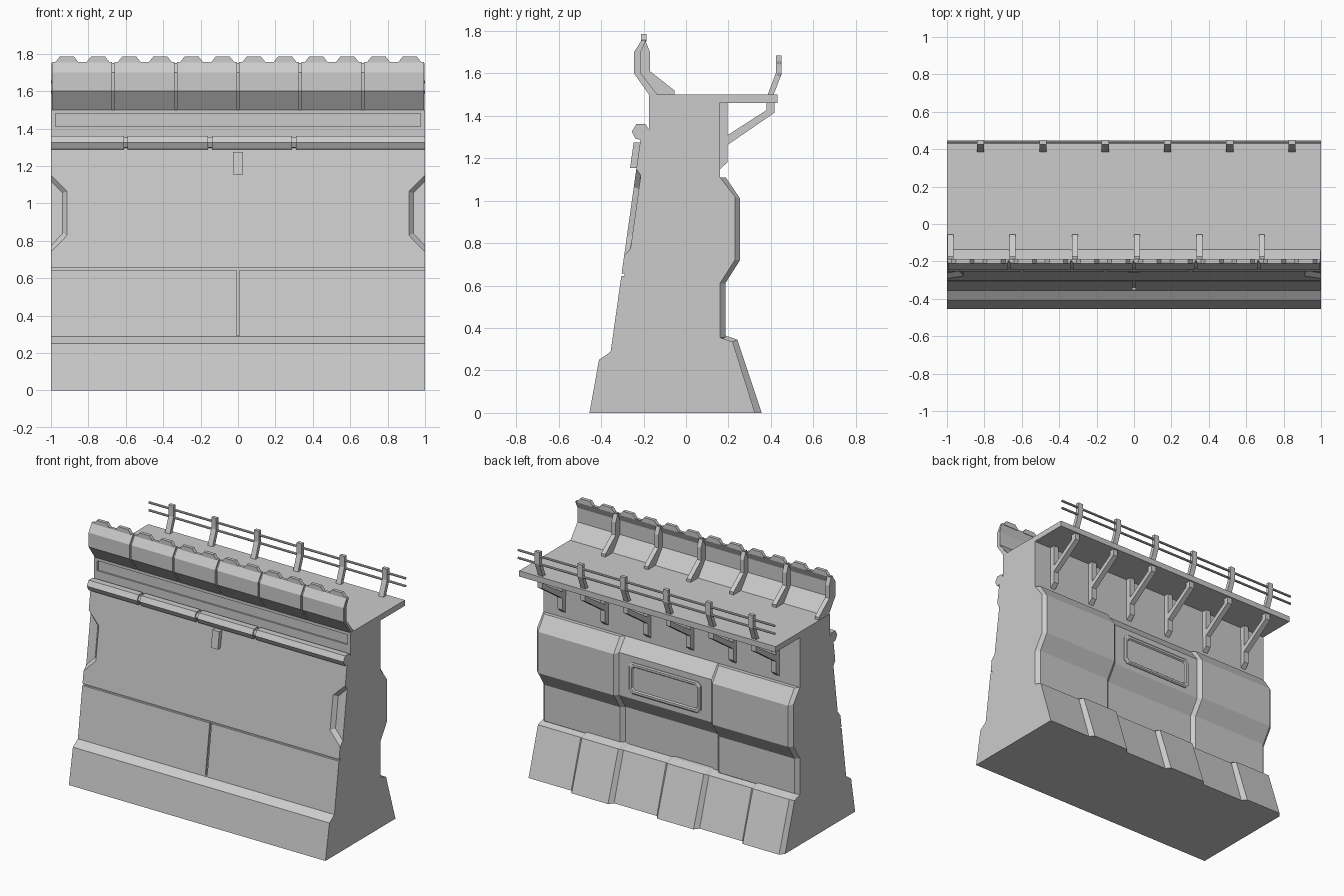
import bpy, bmesh

cube = bpy.data.objects.get("Cube")
if cube:
    bpy.data.objects.remove(cube, do_unlink=True)

GREY = (0.6, 0.6, 0.6, 1)
mat = bpy.data.materials.new("concrete_grey")
mat.use_nodes = True
mat.diffuse_color = GREY
bsdf = mat.node_tree.nodes["Principled BSDF"]
bsdf.inputs["Base Color"].default_value = GREY
bsdf.inputs["Roughness"].default_value = 0.8


def loft(name, rings):
    """Skin matching rings of 3D points and cap both ends."""
    bm = bmesh.new()
    loops = [[bm.verts.new(p) for p in ring] for ring in rings]
    n = len(loops[0])
    for a, b in zip(loops, loops[1:]):
        for i in range(n):
            j = (i + 1) % n
            bm.faces.new((a[i], a[j], b[j], b[i]))
    bm.faces.new(loops[0])
    bm.faces.new(loops[-1])
    bmesh.ops.recalc_face_normals(bm, faces=bm.faces)
    mesh = bpy.data.meshes.new(name)
    bm.to_mesh(mesh)
    bm.free()
    mesh.materials.append(mat)
    obj = bpy.data.objects.new(name, mesh)
    bpy.context.collection.objects.link(obj)
    return obj


def extrude(name, profile, x0, x1):
    """Extrude a (y, z) profile along x."""
    return loft(name, [[(x, y, z) for y, z in profile] for x in (x0, x1)])


def panel(name, low, high, x0, x1, bevel=0.025):
    """Raised panel with bevelled ends, from a low to a high profile."""
    steps = ((x0, low), (x0 + bevel, high), (x1 - bevel, high), (x1, low))
    return loft(name, [[(x, y, z) for y, z in prof] for x, prof in steps])


# Main wall body with the rear walkway deck
BULGE_LOW = [(0.16, 0.355), (0.16, 0.61), (0.23, 0.72), (0.23, 1.02), (0.16, 1.11)]
body = extrude("wall_body", [
    (-0.455, 0), (-0.41, 0.25), (-0.355, 0.288), (-0.215, 1.285), (-0.175, 1.33),
    (-0.175, 1.5), (0.43, 1.5), (0.43, 1.46), (0.158, 1.46)]
    + BULGE_LOW[::-1] + [(0.22, 0.335), (0.325, 0)], -1, 1)


# Recesses cut into the sloping front
def slope_y(z):
    return -0.355 + (z - 0.288) * 0.1404


def front_cut(outer, inner, depth, front=slope_y):
    rings = [[(x, front(z) - 0.03, z) for x, z in outer],
             [(x, front(z), z) for x, z in outer],
             [(x, front(z) + depth, z) for x, z in inner]]
    return loft("recess_cutter", rings)


def rect(x0, x1, z0, z1):
    return [(x0, z0), (x1, z0), (x1, z1), (x0, z1)]


cutters = []
for box in (rect(-1.1, 1.1, 0.645, 0.657), rect(-0.007, 0.007, 0.295, 0.65)):
    cutters.append(front_cut(box, box, 0.014))
cutters.append(front_cut(rect(-0.027, 0.027, 1.155, 1.275),
                         rect(-0.015, 0.015, 1.17, 1.275), 0.02))
long_panel = rect(-0.975, 0.975, 1.41, 1.48)
cutters.append(front_cut(long_panel, long_panel, 0.012, lambda z: -0.175))
for s in (-1, 1):
    outer = [(1.05, 1.2), (0.913, 1.065), (0.913, 0.83), (1.05, 0.69)]
    inner = [(1.05, 1.17), (0.937, 1.055), (0.937, 0.84), (1.05, 0.72)]
    cutters.append(front_cut([(s * x, z) for x, z in outer],
                             [(s * x, z) for x, z in inner], 0.025))
for c in cutters:
    mod = body.modifiers.new("recess", "BOOLEAN")
    mod.operation, mod.solver, mod.object = "DIFFERENCE", "EXACT", c
bpy.context.view_layer.update()
cut_mesh = bpy.data.meshes.new_from_object(
    body.evaluated_get(bpy.context.evaluated_depsgraph_get()))
body.modifiers.clear()
body.data = cut_mesh
for c in cutters:
    bpy.data.objects.remove(c, do_unlink=True)

# Raised rear panels either side of the recessed middle bay
low = [(0.1, 0.3)] + BULGE_LOW + [(0.1, 1.11)]
high = [(0.1, 0.3), (0.185, 0.355), (0.185, 0.61), (0.255, 0.72),
        (0.255, 1.01), (0.187, 1.11), (0.1, 1.11)]
for side, x0, x1 in (("right", -1, -0.36), ("left", 0.36, 1)):
    panel("rear_panel_" + side, low, high, x0, x1)

# Alternating skirt slabs at the foot of the rear
skirt_low = [(0.1, 0), (0.325, 0), (0.22, 0.335), (0.16, 0.355), (0.1, 0.355)]
skirt_high = [(0.1, 0), (0.357, 0), (0.242, 0.345), (0.185, 0.365), (0.1, 0.365)]
for k in range(3):
    x0 = -1 + k * 2 / 3
    panel("skirt_slab", skirt_low, skirt_high, x0, x0 + 1 / 3)


# Framed hatch on the middle bay
def octagon(w, h, c, y):
    pts = [(w, h - c), (w - c, h), (c - w, h), (-w, h - c),
           (-w, c - h), (c - w, -h), (w - c, -h), (w, c - h)]
    return [(x, y, 0.868 + z) for x, z in pts]


loft("rear_hatch", [octagon(0.28, 0.11, 0.025, 0.22), octagon(0.28, 0.11, 0.025, 0.236),
                    octagon(0.272, 0.102, 0.022, 0.242), octagon(0.257, 0.087, 0.018, 0.242),
                    octagon(0.25, 0.08, 0.015, 0.233)])

# Ribbed moulding along the front
hexagon = [(-0.255, 1.325), (-0.235, 1.36), (-0.19, 1.36),
           (-0.172, 1.33), (-0.205, 1.288), (-0.237, 1.29)]
core = [(-0.213 + (y + 0.213) * 0.75, 1.325 + (z - 1.325) * 0.75) for y, z in hexagon]
extrude("moulding_core", core, -0.995, 0.995)
joints = [-1.01, -0.6, -0.15, 0.3, 1.01]
for a, b in zip(joints, joints[1:]):
    extrude("front_moulding", hexagon, a + 0.01, b - 0.01)

# Parapet shell in six segments over a continuous liner
shell = [(-0.175, 1.5), (-0.245, 1.6), (-0.245, 1.7), (-0.208, 1.757),
         (-0.188, 1.757), (-0.213, 1.7), (-0.213, 1.6), (-0.135, 1.5)]
liner = [(y + (0.012 if i < 4 else -0.003), min(z, 1.75)) for i, (y, z) in enumerate(shell)]
extrude("parapet_liner", liner, -0.997, 0.997)
for k in range(6):
    x0 = -1 + k / 3
    extrude("parapet_segment", shell, x0 + 0.006, x0 + 1 / 3 - 0.006)

# Low crenellations on the parapet
for k in range(12):
    cx = -0.915 + k / 6
    tooth = [(-0.06, 1.75), (-0.06, 1.757), (-0.038, 1.785),
             (0.038, 1.785), (0.06, 1.757), (0.06, 1.75)]
    loft("crenellation", [[(cx + x, y, z) for x, z in tooth] for y in (-0.211, -0.187)])

# Ribs bracing the parapet from the deck
rib = [(-0.15, 1.5), (-0.23, 1.6), (-0.23, 1.7), (-0.205, 1.75), (-0.19, 1.75),
       (-0.17, 1.7), (-0.17, 1.61), (-0.055, 1.52), (-0.055, 1.5)]
for k in range(6):
    x = -0.982 + k * 0.333
    extrude("parapet_rib", rib, x - 0.016, x + 0.016)

# Rear railing posts and the brackets below them
post = [(0.385, 1.5), (0.425, 1.605), (0.425, 1.683), (0.45, 1.683), (0.45, 1.595), (0.413, 1.5)]
bracket = [(0.15, 1.46), (0.15, 1.14), (0.195, 1.18), (0.195, 1.262), (0.418, 1.415),
           (0.418, 1.46), (0.38, 1.46), (0.38, 1.427), (0.195, 1.308), (0.195, 1.46)]
for k in range(6):
    x = -0.82 + k * 0.333
    extrude("railing_post", post, x - 0.019, x + 0.019)
    extrude("deck_bracket", bracket, x - 0.019, x + 0.019)

# Two long rails
for z in (1.65, 1.595):
    bpy.ops.mesh.primitive_cylinder_add(vertices=8, radius=0.008, depth=2,
                                        location=(0, 0.439, z), rotation=(0, 1.5708, 0))
    rail = bpy.context.object
    rail.name = "railing_bar"
    rail.data.materials.append(mat)
